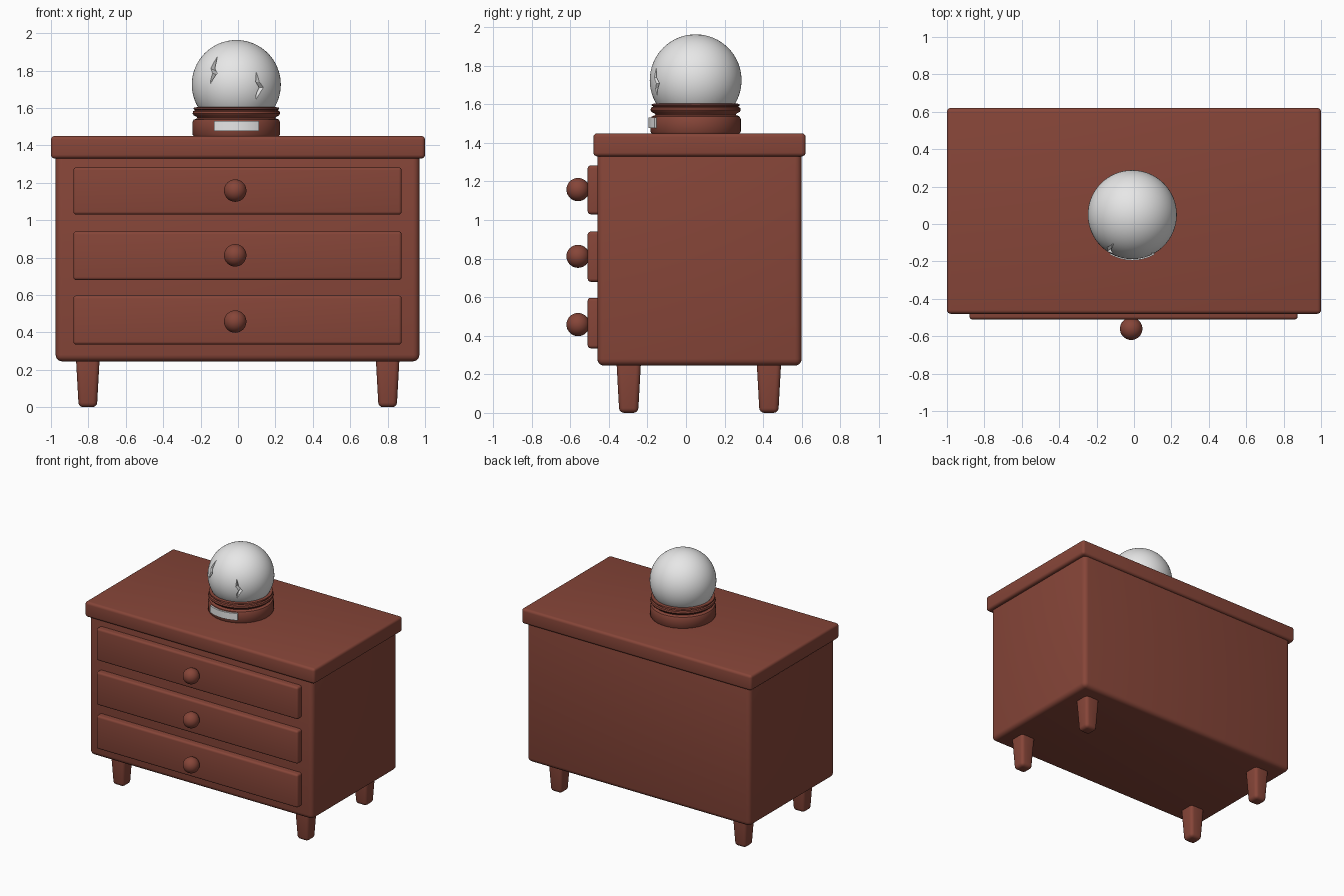
import bpy, bmesh, math
from mathutils import Vector

if "Cube" in bpy.data.objects:
    bpy.data.objects.remove(bpy.data.objects["Cube"])


def material(name, col):
    m = bpy.data.materials.new(name)
    m.diffuse_color = (*col, 1)
    m.use_nodes = True
    m.node_tree.nodes["Principled BSDF"].inputs["Base Color"].default_value = m.diffuse_color
    return m


WOOD = material("red brown wood", (0.24, 0.06, 0.04))
WHITE = material("pale white", (0.8, 0.8, 0.8))


def smooth(ob, angle=35):
    bpy.ops.object.select_all(action='DESELECT')
    ob.select_set(True)
    bpy.context.view_layer.objects.active = ob
    bpy.ops.object.shade_smooth_by_angle(angle=math.radians(angle))


def finish(name, bm, mat):
    bmesh.ops.recalc_face_normals(bm, faces=bm.faces)
    me = bpy.data.meshes.new(name)
    bm.to_mesh(me)
    bm.free()
    ob = bpy.data.objects.new(name, me)
    bpy.context.collection.objects.link(ob)
    me.materials.append(mat)
    smooth(ob)
    return ob


def box(name, lo, hi, bevel, mat=WOOD, taper=1.0):
    """Rounded box between two corners; taper scales its lower face."""
    lo, hi = Vector(lo), Vector(hi)
    mid, size = (lo + hi) / 2, hi - lo
    bm = bmesh.new()
    bmesh.ops.create_cube(bm, size=1)
    for v in bm.verts:
        k = taper if v.co.z < 0 else 1.0
        v.co = mid + Vector((v.co.x * size.x * k, v.co.y * size.y * k, v.co.z * size.z))
    bmesh.ops.bevel(bm, geom=bm.edges[:], offset=bevel, segments=4, profile=0.5, affect='EDGES')
    return finish(name, bm, mat)


def ball(name, centre, r, seg, rings, mat):
    bm = bmesh.new()
    bmesh.ops.create_uvsphere(bm, u_segments=seg, v_segments=rings, radius=r)
    bmesh.ops.translate(bm, verts=bm.verts, vec=centre)
    return finish(name, bm, mat)


def sweep(name, sections, mat, closed):
    """Join equal-length point loops; open sweeps get end caps."""
    bm = bmesh.new()
    loops = [[bm.verts.new(p) for p in s] for s in sections]
    n = len(loops[0])
    for i in range(len(loops) - (0 if closed else 1)):
        a, b = loops[i], loops[(i + 1) % len(loops)]
        for j in range(n):
            bm.faces.new((a[j], a[(j + 1) % n], b[(j + 1) % n], b[j]))
    if not closed:
        bm.faces.new(loops[0])
        bm.faces.new(loops[-1])
    return finish(name, bm, mat)


# cabinet body and top slab
box("cabinet_body", (-0.975, -0.46, 0.245), (0.97, 0.60, 1.37), 0.035)
box("cabinet_top", (-1, -0.48, 1.33), (1, 0.62, 1.45), 0.02)

# drawers with round knobs
for i, (z0, z1, zk) in enumerate([(1.03, 1.283, 1.158), (0.68, 0.94, 0.812), (0.335, 0.597, 0.458)]):
    box(f"drawer_{i + 1}", (-0.88, -0.51, z0), (0.875, -0.40, z1), 0.016)
    ball(f"drawer_knob_{i + 1}", (-0.015, -0.56, zk), 0.06, 32, 16, WOOD)

# tapered square legs
for x in (-0.803, 0.8):
    for y in (-0.297, 0.43):
        box(f"leg_{'left' if x < 0 else 'right'}_{'front' if y < 0 else 'back'}",
            (x - 0.066, y - 0.066, 0), (x + 0.066, y + 0.066, 0.31), 0.025, taper=0.74)

# turned globe stand
C = Vector((-0.009, 0.05, 1.725))
profile = [(0.225, 1.445), (0.234, 1.458), (0.234, 1.525), (0.228, 1.537), (0.208, 1.545),
           (0.212, 1.552), (0.228, 1.560), (0.234, 1.570), (0.231, 1.582), (0.222, 1.587),
           (0.222, 1.590), (0.229, 1.594), (0.227, 1.602), (0.212, 1.604)]
SEG = 64
sweep("globe_stand",
      [[(C.x + r * math.cos(2 * math.pi * k / SEG), C.y + r * math.sin(2 * math.pi * k / SEG), z)
        for k in range(SEG)] for r, z in profile], WOOD, False)

# curved name plate on the stand
plate = []
for k in range(13):
    a = math.radians(-90 + (k / 12 - 0.5) * 59)
    plate.append([(C.x + r * math.cos(a), C.y + r * math.sin(a), z)
                  for r, z in ((0.225, 1.477), (0.244, 1.477), (0.244, 1.531), (0.225, 1.531))])
sweep("stand_plate", plate, WHITE, False)

# glass globe with two zigzag cracks cut into it
R = 0.238
globe = ball("globe", C, R, 64, 32, WHITE)
cracks = [[(-0.111, 1.873, 0.002), (-0.135, 1.81, 0.014), (-0.124, 1.785, 0.015), (-0.148, 1.728, 0.002)],
          [(0.097, 1.79, 0.002), (0.104, 1.74, 0.012), (0.125, 1.708, 0.015), (0.108, 1.68, 0.012),
           (0.096, 1.645, 0.002)]]
for i, spine in enumerate(cracks):
    sections = []
    for x, z, w in spine:
        dx, dz = x - C.x, z - C.z
        d = Vector((dx, -math.sqrt(R * R - dx * dx - dz * dz), dz)).normalized()
        side = d.cross(Vector((0, 0, 1))).normalized() * w * 1.25
        depth = 0.205 if w > 0.005 else 0.232
        sections.append([C + d * 0.25 - side, C + d * 0.25 + side, C + d * depth])
    cutter = sweep(f"crack_cutter_{i + 1}", sections, WHITE, False)
    cutter.hide_render = True
    mod = globe.modifiers.new("crack", 'BOOLEAN')
    mod.operation, mod.solver, mod.object = 'DIFFERENCE', 'EXACT', cutter
    bpy.context.view_layer.objects.active = globe
    bpy.ops.object.modifier_apply(modifier=mod.name)
    bpy.data.objects.remove(cutter)
smooth(globe, 25)
